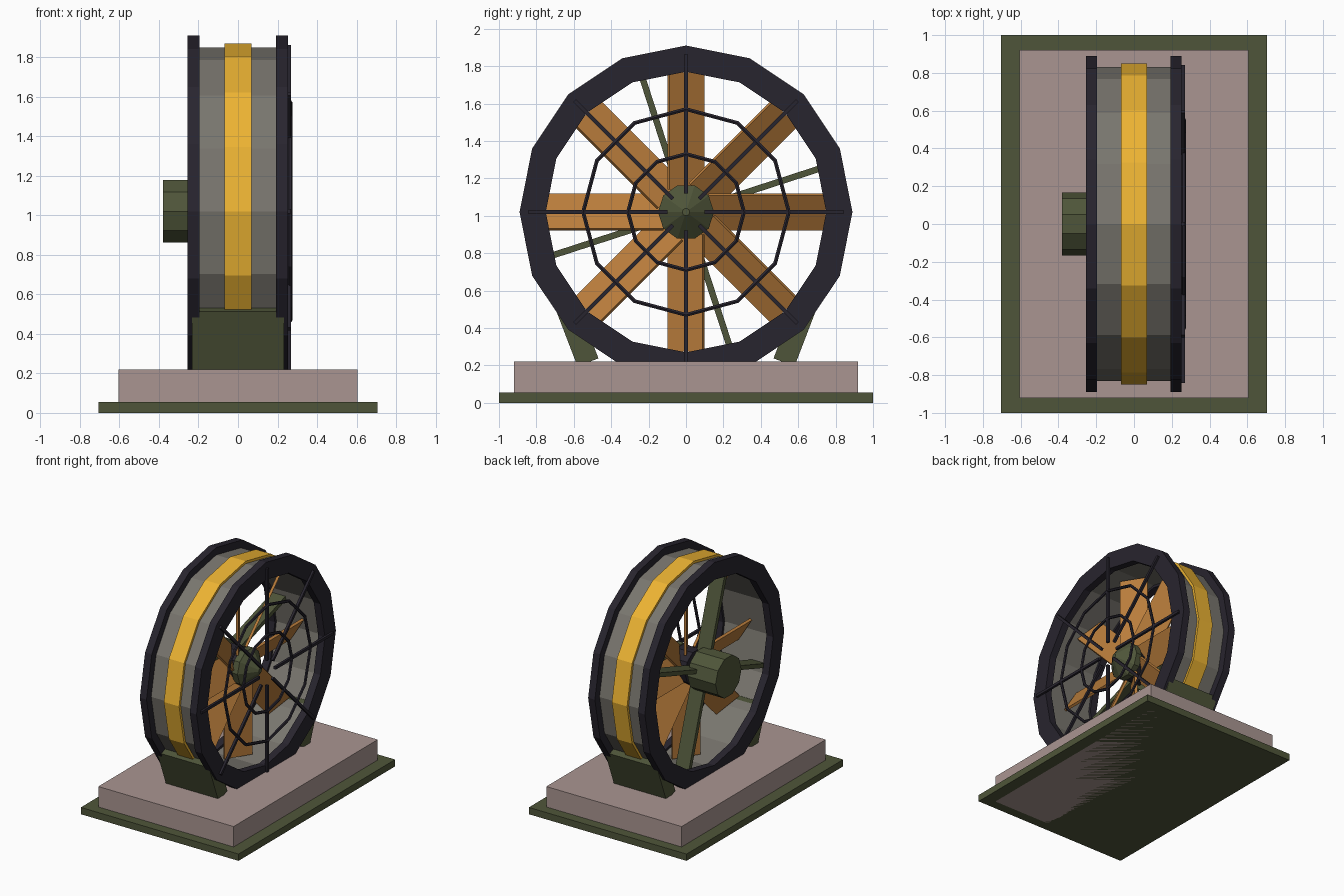
import bpy, bmesh
from math import sin, cos, pi, radians
from mathutils import Matrix, Vector

if "Cube" in bpy.data.objects:
    bpy.data.objects.remove(bpy.data.objects["Cube"])

CZ = 1.02  # height of the fan axle


def material(name, rgb):
    m = bpy.data.materials.new(name)
    m.diffuse_color = [(c / 255) ** 2.2 for c in rgb] + [1]
    m.use_nodes = True
    m.node_tree.nodes["Principled BSDF"].inputs["Base Color"].default_value = m.diffuse_color
    return m


GREEN = material("olive", (80, 86, 60))
STONE = material("stone", (168, 148, 144))
STEEL = material("steel", (120, 117, 110))
YELLOW = material("yellow", (236, 178, 54))
BLACK = material("black", (44, 41, 50))
BRONZE = material("bronze", (184, 124, 62))


def finish(name, bm, mat):
    bmesh.ops.recalc_face_normals(bm, faces=bm.faces)
    me = bpy.data.meshes.new(name)
    bm.to_mesh(me)
    bm.free()
    me.materials.append(mat)
    ob = bpy.data.objects.new(name, me)
    bpy.context.collection.objects.link(ob)
    return ob


def add_box(bm, size, mat4):
    bmesh.ops.create_cube(bm, size=1, matrix=mat4 @ Matrix.Diagonal((*size, 1)))


def box(name, size, loc, mat, rx=0):
    bm = bmesh.new()
    add_box(bm, size, Matrix.Translation(loc) @ Matrix.Rotation(rx, 4, 'X'))
    return finish(name, bm, mat)


def add_lathe(bm, profile, n, closed):
    """Spin (x, radius) points about the fan axle with n sides."""
    loops = [[bm.verts.new((x, r * cos(2 * pi * i / n), CZ + r * sin(2 * pi * i / n)))
              for i in range(n)] for x, r in profile]
    pairs = list(zip(loops, loops[1:]))
    if closed:
        pairs.append((loops[-1], loops[0]))
    else:
        bm.faces.new(loops[0])
        bm.faces.new(loops[-1])
    for a, b in pairs:
        for i in range(n):
            j = (i + 1) % n
            bm.faces.new((a[i], a[j], b[j], b[i]))


def lathe(name, profile, n, mat, closed=False):
    bm = bmesh.new()
    add_lathe(bm, profile, n, closed)
    return finish(name, bm, mat)


def tube(name, x0, x1, r_in, r_out, mat, n=16):
    return lathe(name, [(x0, r_in), (x0, r_out), (x1, r_out), (x1, r_in)], n, mat, True)


def radial(name, count, start, r0, r1, width, depth, x, mat, pitch=0):
    """Bars pointing out from the axle; pitch twists each about its own length."""
    bm = bmesh.new()
    for k in range(count):
        m = (Matrix.Translation((x, 0, CZ))
             @ Matrix.Rotation(start + 2 * pi * k / count, 4, 'X')
             @ Matrix.Translation((0, (r0 + r1) / 2, 0))
             @ Matrix.Rotation(pitch, 4, 'Y'))
        add_box(bm, (depth, r1 - r0, width), m)
    return finish(name, bm, mat)


# Base
box("base_plate", (1.41, 2.0, 0.055), (0, 0, 0.0275), GREEN)
box("base_slab", (1.21, 1.84, 0.22), (0, 0, 0.11), STONE)

# Tilted feet holding the housing
for side, label in ((-1, "front"), (1, "back")):
    box(label + "_foot", (0.465, 0.12, 0.34), (0, side * 0.585, 0.375), GREEN,
        -side * radians(21))

# Round housing
tube("duct", -0.23, 0.23, 0.77, 0.83, STEEL)
tube("yellow_band", -0.068, 0.068, 0.81, 0.85, YELLOW)
tube("rear_rim", -0.255, -0.195, 0.75, 0.89, BLACK)
tube("front_rim", 0.192, 0.252, 0.75, 0.89, BLACK)

# Motor, its struts, hub and spinner
lathe("motor", [(-0.38, 0.166), (-0.13, 0.166)], 10, GREEN)
radial("motor_struts", 4, radians(18), 0.1, 0.785, 0.034, 0.12, -0.14, GREEN)
lathe("hub", [(-0.09, 0.14), (0.08, 0.14)], 10, BLACK)
lathe("spinner", [(0.05, 0.15), (0.1, 0.15), (0.2, 0.02)], 10, GREEN)

# Pitched blades
radial("blades", 8, 0, 0.12, 0.745, 0.22, 0.02, 0.0, BRONZE, radians(32))

# Guard in front of the blades
radial("guard_spokes", 8, 0, 0.1, 0.842, 0.022, 0.02, 0.259, BLACK)
for r, label in ((0.31, "inner"), (0.55, "outer")):
    t = 0.012
    lathe(label + "_guard_ring",
          [(0.264 + t * cos(a * pi / 3), r + t * sin(a * pi / 3)) for a in range(6)],
          12, BLACK, True)
